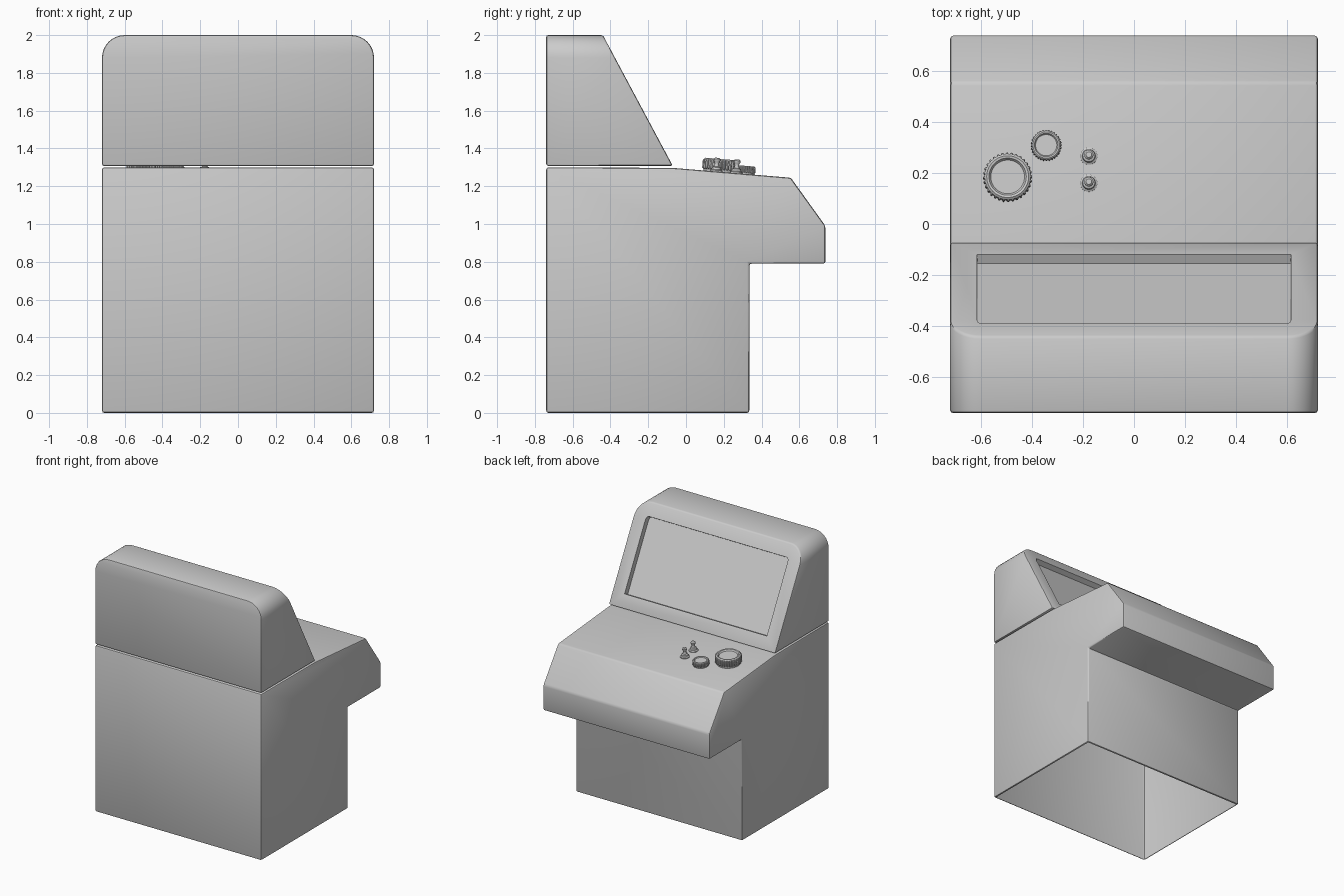
import bpy, bmesh, math

if "Cube" in bpy.data.objects:
    bpy.data.objects.remove(bpy.data.objects["Cube"])

W = 0.72          # half width
BACK = -0.74      # wall side of the cabinet


def finish(bm, name):
    bmesh.ops.recalc_face_normals(bm, faces=bm.faces)
    me = bpy.data.meshes.new(name)
    bm.to_mesh(me)
    bm.free()
    ob = bpy.data.objects.new(name, me)
    bpy.context.collection.objects.link(ob)
    bpy.ops.object.select_all(action='DESELECT')
    ob.select_set(True)
    bpy.context.view_layer.objects.active = ob
    bpy.ops.object.shade_smooth_by_angle(angle=math.radians(35))
    return ob


def prism(bm, ring_a, ring_b):
    """Closed solid between two matching outlines; returns both caps."""
    a = [bm.verts.new(p) for p in ring_a]
    b = [bm.verts.new(p) for p in ring_b]
    n = len(a)
    for i in range(n):
        j = (i + 1) % n
        bm.faces.new((a[i], a[j], b[j], b[i]))
    caps = bm.faces.new(a), bm.faces.new(b)
    bmesh.ops.recalc_face_normals(bm, faces=bm.faces)
    return caps


def bevel_sharp(bm, width, faces_skip=(), limit=20):
    skip = {e for f in faces_skip for e in f.edges}
    edges = [e for e in bm.edges if e not in skip and len(e.link_faces) == 2
             and e.calc_face_angle() > math.radians(limit)]
    bmesh.ops.bevel(bm, geom=edges, offset=width, segments=2, profile=0.5,
                    affect='EDGES', clamp_overlap=True)


# Lower cabinet with overhanging control panel, open underneath
profile = [(BACK, 0), (0.335, 0), (0.335, 0.79), (0.738, 0.79), (0.738, 0.99),
           (0.555, 1.245), (-0.07, 1.297), (BACK, 1.30)]
bm = bmesh.new()
prism(bm, [(-W, y, z) for y, z in profile], [(W, y, z) for y, z in profile])
bevel_sharp(bm, 0.012)
bottom = [f for f in bm.faces if f.normal.z < -0.99 and f.calc_center_median().z < 0.005]
bmesh.ops.delete(bm, geom=bottom, context='FACES')
finish(bm, "cabinet_body")

# Monitor housing: round-topped outline cut by the slanted screen plane
Z0, Z1, R = 1.308, 2.0, 0.12
outline = [(-W, Z0), (W, Z0)]
for cx, start in ((W - R, 0), (R - W, 90)):
    for k in range(9):
        t = math.radians(start + k * 90 / 8)
        outline.append((cx + R * math.cos(t), Z1 - R + R * math.sin(t)))


def slant(z):
    return -0.07 - 0.37 * (z - Z0) / (Z1 - Z0)


bm = bmesh.new()
_, front = prism(bm, [(x, BACK, z) for x, z in outline],
                 [(x, slant(z), z) for x, z in outline])
# Recessed screen
bmesh.ops.inset_region(bm, faces=[front], thickness=0.105, use_even_offset=True)
bmesh.ops.inset_region(bm, faces=[front], thickness=0.002, depth=-0.04, use_even_offset=True)
outer = [e for e in bm.edges if e.calc_face_angle() > math.radians(20)
         and front not in e.link_faces
         and not any(f in e2.link_faces for e2 in front.edges for f in e.link_faces)]
bmesh.ops.bevel(bm, geom=outer, offset=0.01, segments=2, profile=0.5,
                affect='EDGES', clamp_overlap=True)
finish(bm, "monitor_housing")


def lathe(name, rings, segs, x, y, teeth=False):
    """Revolve (radius, height, tooth depth) rings and seat them on the panel."""
    bm = bmesh.new()
    prev = None
    for r, h, t in rings:
        ring = []
        for i in range(segs):
            rr = r - (t if i % 4 > 1 else 0)
            a = 2 * math.pi * i / segs
            ring.append(bm.verts.new((rr * math.cos(a), rr * math.sin(a), h)))
        if prev:
            for i in range(segs):
                j = (i + 1) % segs
                bm.faces.new((prev[i], prev[j], ring[j], ring[i]))
        else:
            bm.faces.new(ring)
        prev = ring
    bm.faces.new(prev)
    ob = finish(bm, name)
    ob.location = (x, y, 1.297 - 0.083 * (y + 0.07))
    ob.rotation_euler.x = -math.atan(0.083)
    return ob


# Knurled dials with dished tops
def dial(name, x, y, s):
    rings = [(0.088, -0.004, 0), (0.088, 0.010, 0), (0.096, 0.014, 0.006),
             (0.096, 0.056, 0.006), (0.090, 0.062, 0), (0.082, 0.068, 0),
             (0.073, 0.066, 0), (0.066, 0.056, 0)]
    lathe(name, [(r * s, h * s, t * s) for r, h, t in rings], 128, x, y)


dial("large_dial", -0.495, 0.18, 1.0)
dial("small_dial", -0.344, 0.306, 0.63)

# Toggle switches: washer, collar, stalk and tip
toggle = [(0.034, -0.003, 0), (0.034, 0.006, 0), (0.026, 0.011, 0), (0.024, 0.022, 0),
          (0.015, 0.026, 0), (0.011, 0.040, 0), (0.013, 0.050, 0), (0.018, 0.058, 0),
          (0.018, 0.066, 0), (0.011, 0.073, 0)]
for i, y in enumerate((0.16, 0.266)):
    lathe("toggle_switch_%d" % (i + 1), toggle, 24, -0.177, y)
